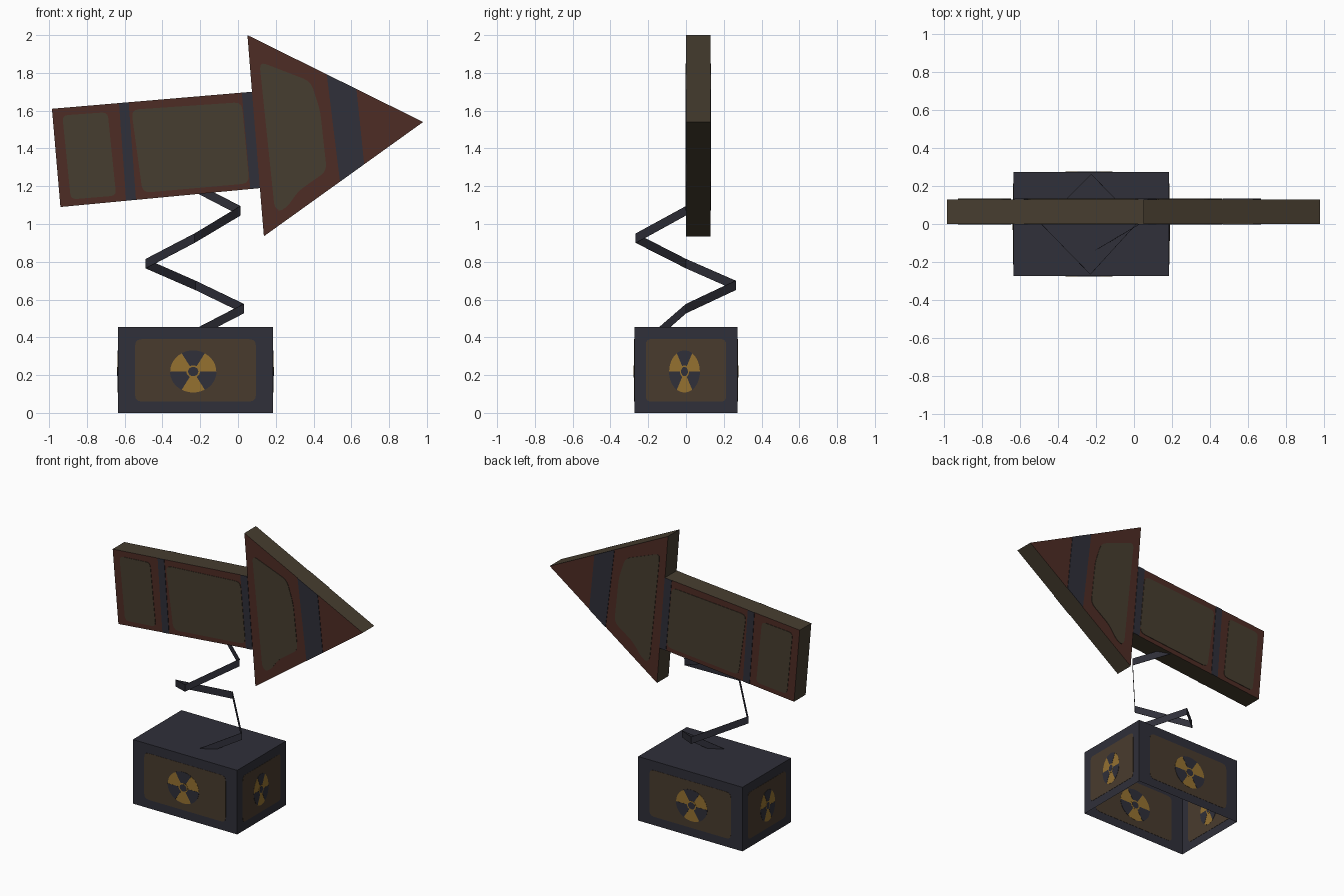
import bpy, bmesh, math
from mathutils import Vector as V

if "Cube" in bpy.data.objects:
    bpy.data.objects.remove(bpy.data.objects["Cube"])


def material(name, rgb):
    m = bpy.data.materials.new(name)
    m.diffuse_color = (*rgb, 1)
    m.use_nodes = True
    m.node_tree.nodes["Principled BSDF"].inputs["Base Color"].default_value = m.diffuse_color
    return m


MATS = [material("dark_steel", (0.029, 0.029, 0.041)),
        material("brown_panel", (0.066, 0.044, 0.027)),
        material("warning_yellow", (0.30, 0.165, 0.03)),
        material("rust_red", (0.076, 0.025, 0.018)),
        material("olive_metal", (0.062, 0.047, 0.029))]
STEEL, BROWN, YELLOW, RUST, OLIVE = range(5)


def finish(name, bm):
    mesh = bpy.data.meshes.new(name)
    bm.to_mesh(mesh)
    bm.free()
    for m in MATS:
        mesh.materials.append(m)
    obj = bpy.data.objects.new(name, mesh)
    bpy.context.collection.objects.link(obj)
    return obj


def prism(bm, pts, n, d0, d1, cap, side=None):
    """Extrude a flat outline along n from d0 to d1."""
    n = V(n)
    low = [bm.verts.new(V(p) + n * d0) for p in pts]
    high = [bm.verts.new(V(p) + n * d1) for p in pts]
    faces = [bm.faces.new(low), bm.faces.new(high)]
    for f in faces:
        f.material_index = cap
    for i in range(len(pts)):
        j = (i + 1) % len(pts)
        f = bm.faces.new((low[i], low[j], high[j], high[i]))
        f.material_index = cap if side is None else side
        faces.append(f)
    bmesh.ops.recalc_face_normals(bm, faces=faces)


def rounded(pts, r, steps=3):
    """Round the corners of a 2D outline."""
    out = []
    for i, p in enumerate(pts):
        p = V(p)
        a = p + (V(pts[i - 1]) - p).normalized() * r
        b = p + (V(pts[(i + 1) % len(pts)]) - p).normalized() * r
        for k in range(steps + 1):
            t = k / steps
            out.append(a * (1 - t) ** 2 + p * 2 * t * (1 - t) + b * t * t)
    return out


def arc(r, a0, a1, n):
    return [(r * math.cos(math.radians(a0 + (a1 - a0) * k / n)),
             r * math.sin(math.radians(a0 + (a1 - a0) * k / n))) for k in range(n + 1)]


# Base box: thin sheet walls, open underneath
CX, HX, HY, TOP = -0.225, 0.41, 0.273, 0.455
bm = bmesh.new()
bmesh.ops.create_cube(bm, size=1)
for v in bm.verts:
    v.co = V((CX + v.co.x * 2 * HX, v.co.y * 2 * HY, (v.co.z + 0.5) * TOP))
bmesh.ops.delete(bm, geom=[f for f in bm.faces if f.normal.z < -0.5], context='FACES_ONLY')
finish("base_box", bm)

# Wall panels with hazard signs, showing on both sides of each wall
WALLS = {"front": ((CX, -HY), (1, 0), (0, 1), HX), "back": ((CX, HY), (1, 0), (0, 1), HX),
         "left": ((CX - HX, 0), (0, 1), (1, 0), HY), "right": ((CX + HX, 0), (0, 1), (1, 0), HY)}
panel = rounded([(-0.32, -0.165), (0.32, -0.165), (0.32, 0.165), (-0.32, 0.165)], 0.035)
for wall, (c, u, n, half) in WALLS.items():
    bm = bmesh.new()
    s = half / HX

    def layer(pts, depth, mat, shift=0.0, cz=0.225):
        pts3 = [(c[0] + u[0] * (x * s + shift), c[1] + u[1] * (x * s + shift), cz + z)
                for x, z in pts]
        prism(bm, pts3, (n[0], n[1], 0), -depth, depth, mat)

    def sign(pts, depth, mat):
        layer([(x, z * 0.91) for x, z in pts], depth, mat, -0.012 * s, 0.219)

    layer(panel, 0.0015, BROWN)
    sign(arc(0.122, 0, 350, 35), 0.0025, YELLOW)
    for mid in (90, 210, 330):
        sign([(0, 0)] + arc(0.123, mid - 30, mid + 30, 8), 0.0035, STEEL)
    sign(arc(0.036, 0, 345, 23), 0.004, YELLOW)
    sign(arc(0.027, 0, 345, 23), 0.0045, STEEL)
    finish(wall + "_hazard_panel", bm)

# Spring: upright ribbon folded around a square coil
path = [(-0.206, -0.14, 0.43), (0.03, 0, 0.552), (-0.225, 0.262, 0.675), (-0.488, 0, 0.79),
        (-0.23, -0.265, 0.925), (0.012, 0, 1.07), (-0.22, 0.125, 1.19)]
bm = bmesh.new()
rows = [[bm.verts.new(V(p) + V((0, 0, dz))) for dz in (-0.025, 0.025)] for p in path]
for a, b in zip(rows, rows[1:]):
    bm.faces.new((a[0], b[0], b[1], a[1]))
spring = finish("spring", bm)
solid = spring.modifiers.new("thickness", 'SOLIDIFY')
solid.thickness = 0.003
solid.offset = 0

# Arrow sign: one slab, rust faces and olive rim
DEPTH = 0.13


def xz(pts):
    return [(p[0], 0, p[1]) for p in pts]


bm = bmesh.new()
prism(bm, xz([(-0.985, 1.61), (-0.94, 1.09), (0.116, 1.19), (0.137, 0.935), (0.98, 1.54),
              (0.05, 2.0), (0.074, 1.70)]), (0, 1, 0), 0, DEPTH, RUST, OLIVE)
finish("arrow_slab", bm)

# Painted panels and stripes, repeated on both faces of the arrow
tail = rounded([(-0.93, 1.575), (-0.69, 1.592), (-0.645, 1.15), (-0.885, 1.13)], 0.03)
middle = rounded([(-0.565, 1.605), (0.02, 1.645), (0.06, 1.215), (-0.505, 1.165)], 0.04)
head = rounded([(0.113, 1.86), (0.385, 1.755), (0.435, 1.60), (0.47, 1.28),
                (0.32, 1.175), (0.25, 1.075), (0.195, 1.07)], 0.04)
stripes = [[(-0.63, 1.640), (-0.579, 1.645), (-0.54, 1.128), (-0.592, 1.123)],
           [(0.02, 1.695), (0.074, 1.70), (0.116, 1.19), (0.065, 1.185)],
           [(0.47, 1.792), (0.627, 1.715), (0.668, 1.316), (0.54, 1.224)]]
for face, d0, d1 in (("front", -0.003, 0), ("back", DEPTH, DEPTH + 0.003)):
    bm = bmesh.new()
    for outline in (tail, middle, head):
        prism(bm, xz(outline), (0, 1, 0), d0, d1, OLIVE)
    finish(face + "_arrow_panels", bm)
    bm = bmesh.new()
    for outline in stripes:
        prism(bm, xz(outline), (0, 1, 0), d0, d1, STEEL)
    finish(face + "_arrow_stripes", bm)
